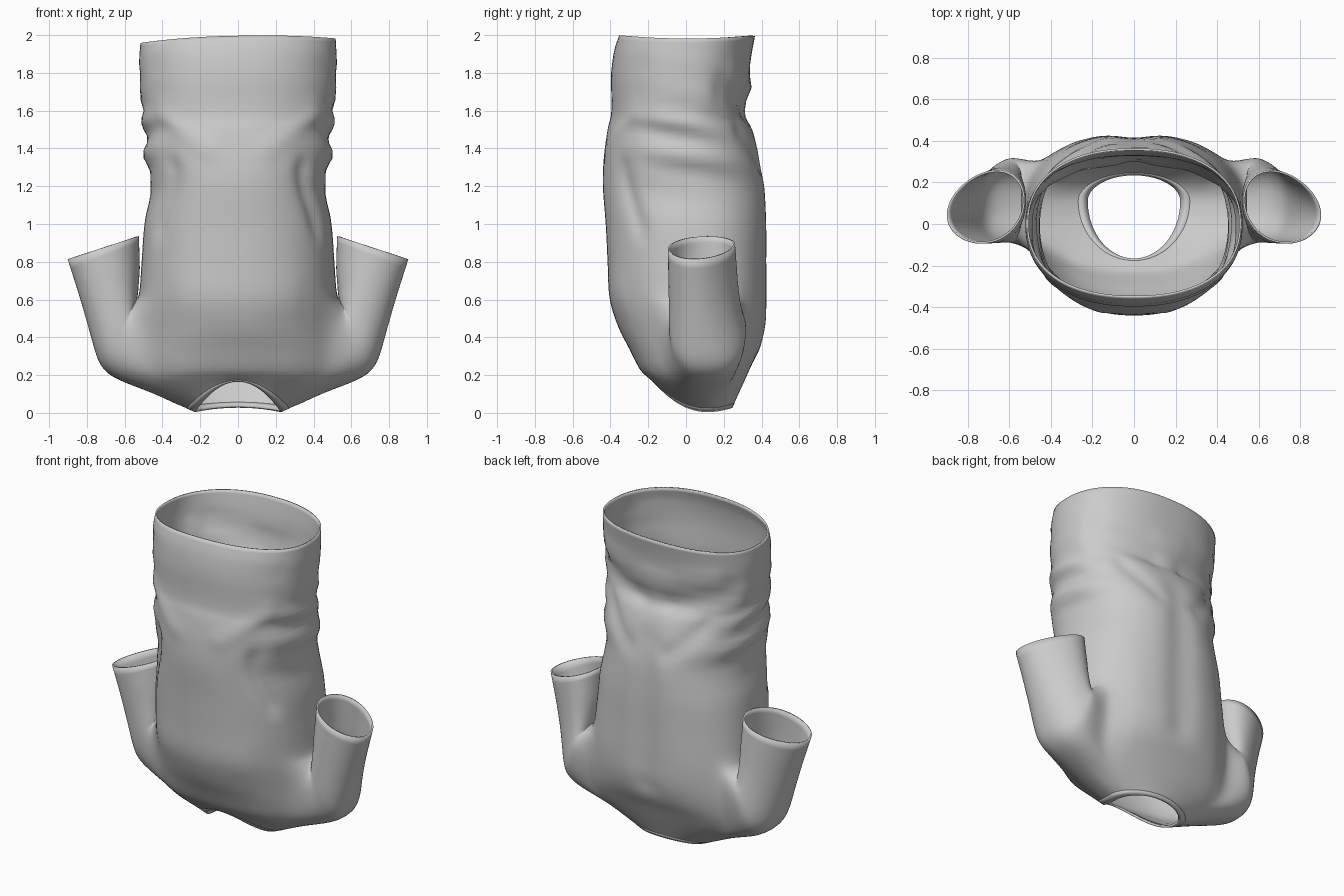
import bpy, bmesh, math
from mathutils import Vector

if "Cube" in bpy.data.objects:
    bpy.data.objects.remove(bpy.data.objects["Cube"])

N, SUB, HALF = 96, 4, 9           # columns, rows between keys, half armhole width
ROW_A, ROW_B = 8 * SUB, 12 * SUB  # armpit row and shoulder row

# Level body sections: z, half width, y front, y back
UPPER = [
    (1.97, .512, -.35, .36), (1.85, .517, -.39, .335), (1.60, .505, -.39, .31),
    (1.50, .487, -.41, .345), (1.35, .485, -.43, .395), (1.20, .455, -.435, .42),
    (1.00, .49, -.42, .43), (.80, .505, -.41, .43), (.61, .52, -.40, .43)]
# Shoulder sections: z side, z front, z back, half width, y front, y back
LOWER = [
    (.45, .46, .47, .54, -.355, .425), (.30, .34, .36, .55, -.295, .395),
    (.19, .25, .26, .54, -.25, .345), (.115, .21, .16, .46, -.22, .30),
    (.01, .17, .03, .225, -.17, .24)]
# Sleeve sections: outer x, z, inner x, z
SLEEVE = [
    (.64, .18, .54, .595), (.725, .25, .535, .62), (.765, .37, .53, .68),
    (.815, .55, .525, .77), (.897, .815, .53, .935)]
# Cloth folds, mirrored left to right: angle, z, to angle, z, width, depth (front = -90)
FOLDS = [
    (30, 1.70, 80, 1.58, .05, -.025), (45, 1.80, 95, 1.72, .05, .012),
    (50, 1.48, 75, 1.30, .05, -.018), (90, 1.35, 90, .45, .07, -.01),
    (-47, 1.30, -35, .98, .05, -.022), (-40, 1.58, -74, 1.40, .05, .012),
    (-30, 1.85, -90, 1.87, .03, -.006)]


def spline(p, sub):
    """Smooth curve through the points p."""
    out = []
    for i in range(len(p) - 1):
        a, b, c, d = p[max(i - 1, 0)], p[i], p[i + 1], p[min(i + 2, len(p) - 1)]
        for k in range(sub):
            t = k / sub
            out.append(b + (c - a) * (t / 2) + (a - b * 2.5 + c * 2 - d * .5) * t * t
                       + ((b - c) * 1.5 + (d - a) * .5) * t ** 3)
    return out + [p[-1]]


def power(v, e):
    return math.copysign(abs(v) ** e, v)


def fold_depth(angle, z):
    total = 0
    deg = (math.degrees(angle) + 90) % 360 - 90
    for view in (deg, 180 - deg):
        p = Vector((view * .0078, z))
        for a0, z0, a1, z1, w, d in FOLDS:
            s, e = Vector((a0 * .0078, z0)), Vector((a1 * .0078, z1))
            t = min(1, max(0, (p - s).dot(e - s) / (e - s).length_squared))
            total += d * math.exp(-((p - s.lerp(e, t)).length / w) ** 2)
    # Bunched ripples down both sides
    bunch = abs(math.cos(angle)) ** 6 * math.exp(-((z - 1.48) / .25) ** 2)
    return total + .015 * bunch * math.sin(38 * z + 3 * math.sin(angle))


def section_point(key, j):
    if len(key) == 4:
        z, hw, yf, yb = key
        zs = zf = zb = z
    else:
        zs, zf, zb, hw, yf, yb = key
    a = 2 * math.pi * j / N
    c, s = math.cos(a), math.sin(a)
    ym = .11 * min(1, max(0, (1.2 - zs) / .7))
    e = .88 if zs > .5 else .95 if zs > .15 else 1
    y = ym + ((yb - ym) if s > 0 else (ym - yf)) * power(s, e)
    z = zs * c * c + (zb if s > 0 else zf) * s * s
    if zs > 1.95:  # uneven hem
        z += .025 * s * s + .012 * c
    return Vector((hw * power(c, e), y, z))


def finish(name, bm, thickness):
    bmesh.ops.delete(bm, geom=[v for v in bm.verts if not v.link_faces], context='VERTS')
    bmesh.ops.recalc_face_normals(bm, faces=bm.faces[:])
    me = bpy.data.meshes.new(name)
    bm.to_mesh(me)
    bm.free()
    ob = bpy.data.objects.new(name, me)
    bpy.context.collection.objects.link(ob)
    bpy.ops.object.select_all(action='DESELECT')
    ob.select_set(True)
    bpy.context.view_layer.objects.active = ob
    bpy.ops.object.shade_smooth_by_angle(angle=math.radians(60))
    mod = ob.modifiers.new("cloth", 'SOLIDIFY')
    mod.thickness, mod.offset = thickness, 0


def skin(bm, r0, r1, skip=lambda j: False):
    n = len(r0)
    for j in range(n):
        if not skip(j):
            bm.faces.new((r0[j], r0[(j + 1) % n], r1[(j + 1) % n], r1[j]))


def in_armhole(j):
    return (j + HALF) % (N // 2) < 2 * HALF


# Shirt body, lofted from hem to neck opening
columns = [spline([section_point(k, j) for k in UPPER + LOWER], SUB) for j in range(N)]
for j, col in enumerate(columns):
    for p in col:
        if p.z > .3:
            p += Vector((p.x, p.y - .03, 0)).normalized() * fold_depth(2 * math.pi * j / N, p.z)
bm = bmesh.new()
rows = [[bm.verts.new(col[i]) for col in columns] for i in range(len(columns[0]))]
for i in range(len(rows) - 1):
    if ROW_A <= i < ROW_B:
        skin(bm, rows[i], rows[i + 1], in_armhole)
    else:
        skin(bm, rows[i], rows[i + 1])

# Sleeves, grown from the armhole edge loops
loop = [(ROW_A, d) for d in range(0, HALF)]
loop += [(i, HALF) for i in range(ROW_A, ROW_B)]
loop += [(ROW_B, d) for d in range(HALF, -HALF, -1)]
loop += [(i, -HALF) for i in range(ROW_B, ROW_A, -1)]
loop += [(ROW_A, d) for d in range(-HALF, 0)]
for side in (1, -1):
    first = [rows[i][d % N if side > 0 else N // 2 - d] for i, d in loop]
    paths = []
    for k, v in enumerate(first):
        a = 2 * math.pi * k / len(first)
        pts = [v.co.copy()]
        for n, (xo, zo, xi, zi) in enumerate(SLEEVE):
            e = min(1, .75 + .07 * n)  # squarer near the body
            t = (1 + power(math.cos(a), e)) / 2
            y = .115 + (.2 - .008 * n) * power(math.sin(a), e) * (.9 + .2 * t)
            y -= .018 * n * (1 - t)
            pts.append(Vector((side * (xo + (xi - xo) * t), y, zo + (zi - zo) * t)))
        paths.append(spline(pts, SUB))
    prev = first
    for i in range(1, len(paths[0])):
        ring = [bm.verts.new(p[i]) for p in paths]
        skin(bm, prev, ring)
        prev = ring

# Soften the seams where sleeves meet the body
bmesh.ops.delete(bm, geom=[v for v in bm.verts if not v.link_faces], context='VERTS')
soft = [v for v in bm.verts if abs(v.co.x) > .33 and .06 < v.co.z < .72 and not v.is_boundary]
for _ in range(8):
    bmesh.ops.smooth_vert(bm, verts=soft, factor=.5, use_axis_x=True, use_axis_y=True, use_axis_z=True)
finish("shirt", bm, .01)

# Neck band around the opening
bm = bmesh.new()
band = [[bm.verts.new(col[i]) for col in columns] for i in (-2, -1)]
skin(bm, *band)
finish("neck_band", bm, .013)
